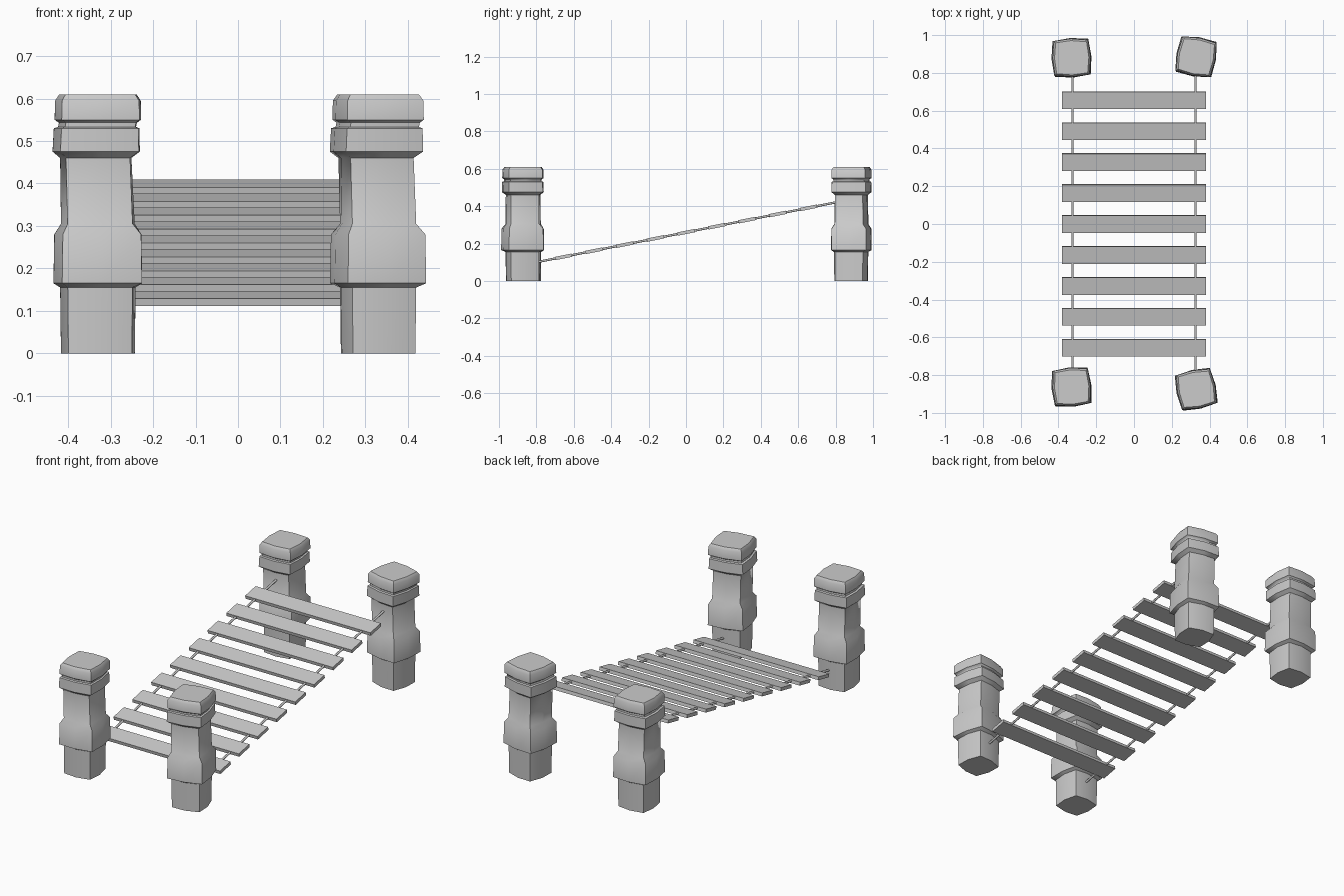
import bpy, bmesh, math
from mathutils import Vector, Matrix

if "Cube" in bpy.data.objects:
    bpy.data.objects.remove(bpy.data.objects["Cube"])

SLOPE = math.atan(0.2)
MID_Z = 0.26


def new_object(name, bm):
    bmesh.ops.recalc_face_normals(bm, faces=bm.faces)
    me = bpy.data.meshes.new(name)
    bm.to_mesh(me)
    bm.free()
    ob = bpy.data.objects.new(name, me)
    bpy.context.collection.objects.link(ob)
    return ob


def smooth(ob, angle):
    bpy.ops.object.select_all(action='DESELECT')
    ob.select_set(True)
    bpy.context.view_layer.objects.active = ob
    bpy.ops.object.shade_smooth_by_angle(angle=math.radians(angle))


# Post rings: height, half width, corner ratio, sideways shift, twist in degrees
RINGS = [
    (0.0, 0.087, 0.86, 0.0, 0),
    (0.155, 0.089, 0.86, 0.0, 0),
    (0.165, 0.105, 0.90, 0.0, 2),
    (0.28, 0.103, 0.90, 0.0, 2),
    (0.305, 0.087, 0.88, 0.0, 0),
    (0.46, 0.084, 0.90, -0.005, 0),
    (0.475, 0.103, 0.90, -0.004, 1),
    (0.53, 0.101, 0.90, -0.003, 1),
    (0.533, 0.092, 0.90, -0.002, 1),
    (0.543, 0.092, 0.90, 0.0, 1),
    (0.55, 0.102, 0.90, 0.0, 0),
    (0.595, 0.101, 0.90, 0.0, 0),
    (0.61, 0.091, 0.90, 0.0, 0),
]


def post(name, x, y, turn):
    bm = bmesh.new()
    rings = []
    for z, h, ratio, shift, twist in RINGS:
        ring = []
        for i in range(8):
            a = i * math.pi / 4
            r = h if i % 2 == 0 else h * ratio * math.sqrt(2)
            p = Vector((r * math.cos(a), r * math.sin(a), 0))
            p.rotate(Matrix.Rotation(math.radians(turn + twist), 3, 'Z'))
            ring.append(bm.verts.new((x + p.x + shift, y + p.y, z)))
        rings.append(ring)
    for lo, hi in zip(rings, rings[1:]):
        for i in range(8):
            j = (i + 1) % 8
            bm.faces.new((lo[i], lo[j], hi[j], hi[i]))
    bm.faces.new(rings[0])
    bm.faces.new(rings[-1])
    smooth(new_object(name, bm), 50)


post("front_left_post", -0.33, -0.863, 4)
post("front_right_post", 0.33, -0.875, 11)
post("back_left_post", -0.33, 0.88, 2)
post("back_right_post", 0.33, 0.885, -11)

# Planks following the sloping deck
for i in range(9):
    y = -0.655 + i * 1.31 / 8
    bm = bmesh.new()
    bmesh.ops.create_cube(bm, size=1)
    m = (Matrix.Translation((0, y, MID_Z + 0.2 * y))
         @ Matrix.Rotation(SLOPE, 4, 'X')
         @ Matrix.Diagonal((0.764, 0.093, 0.018, 1)))
    bm.transform(m)
    new_object(f"plank_{i + 1}", bm)

# Ropes running through the planks into the posts
for side, x in (("left", -0.326), ("right", 0.326)):
    bm = bmesh.new()
    bmesh.ops.create_cone(bm, cap_ends=True, segments=8, radius1=0.006,
                          radius2=0.006, depth=1.6 / math.cos(SLOPE))
    bm.transform(Matrix.Translation((x, 0, MID_Z))
                 @ Matrix.Rotation(SLOPE - math.pi / 2, 4, 'X'))
    smooth(new_object(side + "_rope", bm), 60)
